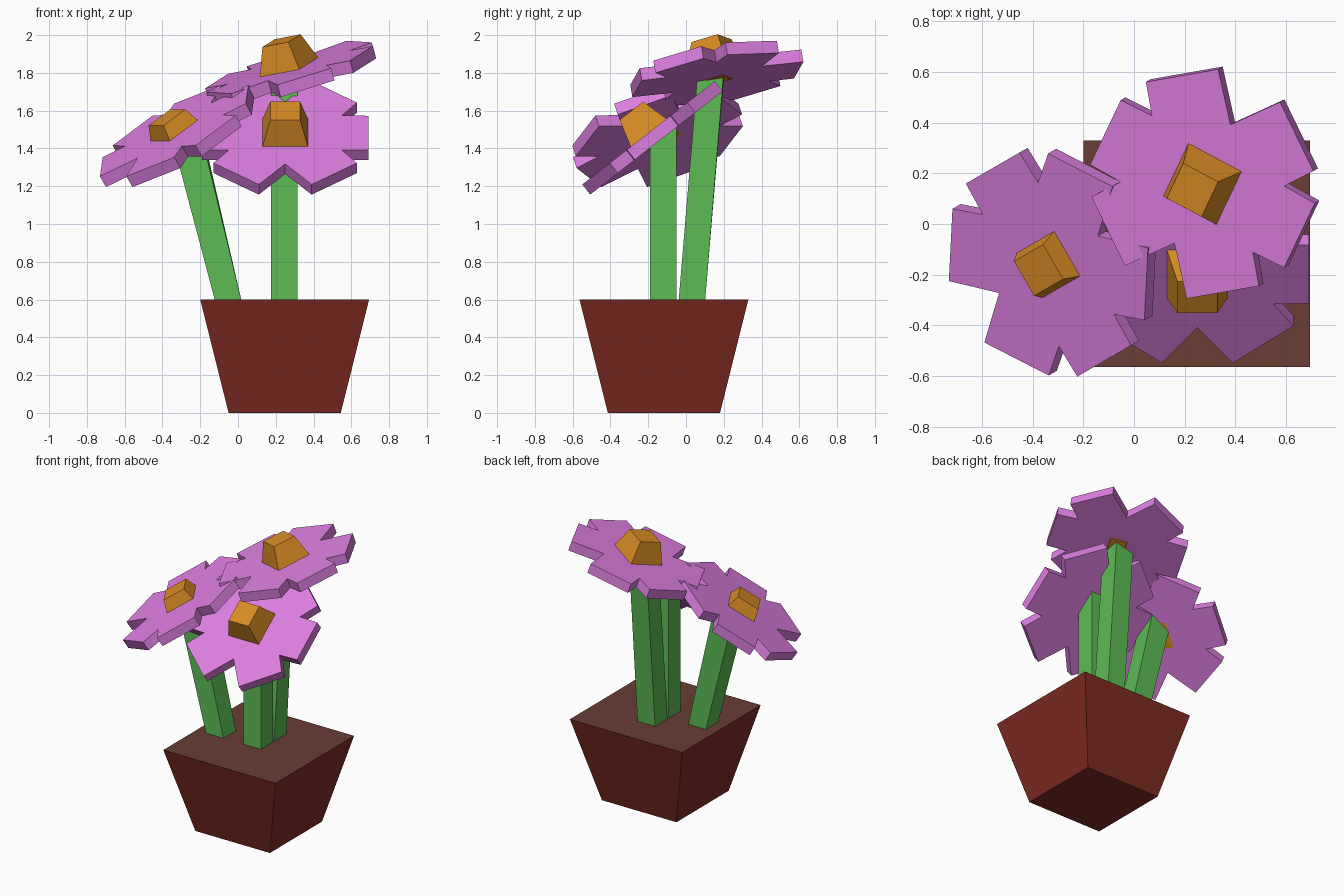
import bpy
import bmesh
from math import cos, sin, radians
from mathutils import Matrix, Vector

cube = bpy.data.objects.get("Cube")
if cube:
    bpy.data.objects.remove(cube, do_unlink=True)


def material(name, rgb):
    mat = bpy.data.materials.new(name)
    mat.use_nodes = True
    mat.diffuse_color = (*rgb, 1)
    mat.node_tree.nodes["Principled BSDF"].inputs["Base Color"].default_value = (*rgb, 1)
    return mat


PETAL = material("orchid purple", (0.72, 0.21, 0.745))
CENTRE = material("golden orange", (0.68, 0.26, 0.018))
STEM = material("leaf green", (0.11, 0.50, 0.09))
POT = material("terracotta red", (0.21, 0.024, 0.016))
SOIL = material("soil brown", (0.14, 0.047, 0.034))


def loft(name, rings, mats):
    """Join equal rings of points into a closed solid."""
    bm = bmesh.new()
    loops = [[bm.verts.new(p) for p in ring] for ring in rings]
    count = len(loops[0])
    for low, high in zip(loops, loops[1:]):
        for i in range(count):
            j = (i + 1) % count
            bm.faces.new((low[i], low[j], high[j], high[i]))
    bm.faces.new(loops[0][::-1])
    top = bm.faces.new(loops[-1])
    top.material_index = len(mats) - 1
    bmesh.ops.recalc_face_normals(bm, faces=bm.faces)
    mesh = bpy.data.meshes.new(name)
    bm.to_mesh(mesh)
    bm.free()
    for mat in mats:
        mesh.materials.append(mat)
    obj = bpy.data.objects.new(name, mesh)
    bpy.context.collection.objects.link(obj)
    return obj


def square(half, z, x=0, y=0):
    return [Vector((x + sx * half, y + sy * half, z))
            for sx, sy in ((-1, -1), (1, -1), (1, 1), (-1, 1))]


# Six-petal outline from one quarter, mirrored and then turned half round
quarter = [(0.44, 0.146), (0.30, 0.15), (0.38, 0.26), (0.14, 0.445)]
half_outline = quarter + [(0, 0.268)] + [(-x, y) for x, y in reversed(quarter)]
outline = half_outline + [(-x, -y) for x, y in half_outline]
THICK = 0.068


def flower(name, centre, slope, heading, sink, foot, lean_to):
    """Petal plate with a tapered centre, on a stem rising from the soil."""
    a, b = slope
    c, s = cos(radians(heading)), sin(radians(heading))
    normal = Vector((-a, -b, 1)).normalized()
    across = Vector((c, s, a * c + b * s)).normalized()
    along = normal.cross(across)
    frame = Matrix((across, along, normal)).transposed().to_4x4()
    frame.translation = centre

    petals = loft(name + "_petals",
                  [[(x, y, z) for x, y in outline] for z in (-THICK, 0)], [PETAL])
    petals.matrix_world = frame

    # Centre tapers below the plate so it just shows underneath
    middle = loft(name + "_centre", [square(0.055, -0.071), square(0.12, -sink),
                                     square(0.079, 0.148 - sink)], [CENTRE])
    middle.matrix_world = frame

    # Stem ends inside the tilted plate
    top = square(0.07, 0, *lean_to)
    for p in top:
        p.z = centre[2] + a * (p.x - centre[0]) + b * (p.y - centre[1]) - 0.045
    loft(name + "_stem", [square(0.07, 0.58, *foot), top], [STEM])


# Pot with soil on top
loft("pot", [square(0.297, 0, 0.247, -0.117), square(0.447, 0.6, 0.247, -0.117)],
     [POT, SOIL])

# Three flowers
flower("front_flower", (0.25, -0.198, 1.483), (0, 0.78), 0, 0,
       (0.245, -0.12), (0.245, -0.12))
flower("back_flower", (0.27, 0.158, 1.83), (0.28, 0.168), -28, 0,
       (0.245, 0.03), (0.245, 0.13))
flower("right_flower", (-0.338, -0.16, 1.495), (0.563, 0.325), -60, 0.066,
       (-0.048, -0.12), (-0.275, -0.12))
